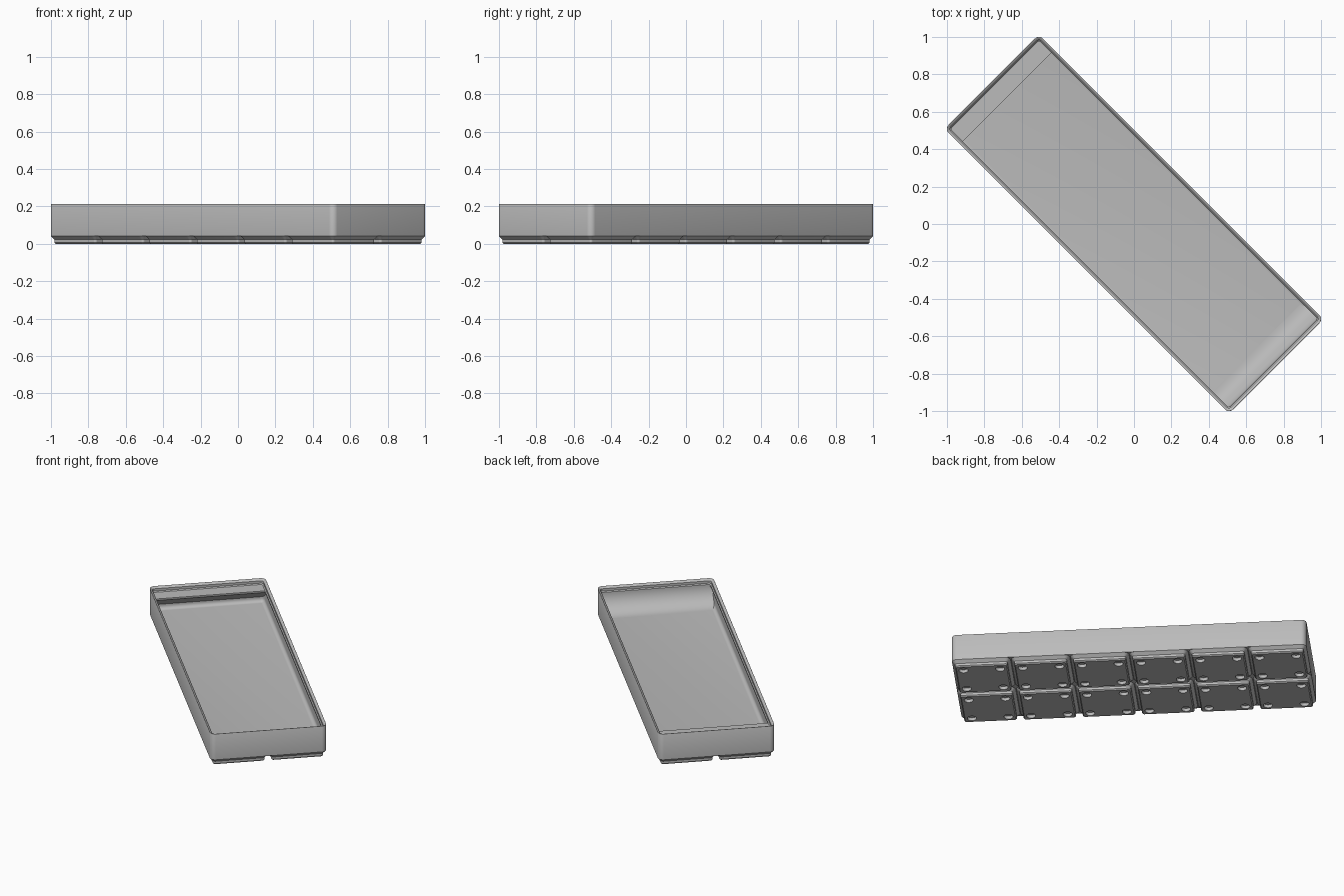
import bpy, bmesh, math
from mathutils import Matrix, Vector

cube = bpy.data.objects.get("Cube")
if cube:
    bpy.data.objects.remove(cube, do_unlink=True)

# Dimensions are in millimetres, scaled to model units; the tray lies on a diagonal
S = 0.008555
PITCH, COLS, ROWS, GAP = 42.0, 6, 2, 0.5
LENGTH, WIDTH = PITCH * COLS - GAP, PITCH * ROWS - GAP
RADIUS, WALL, LIP = 3.75, 0.95, 2.6
FLOOR, RIM = 7.0, 21.0
TURN = Matrix.Rotation(math.radians(-45), 4, "Z") @ Matrix.Scale(S, 4)

grey = bpy.data.materials.new("light grey")
grey.use_nodes = True
GREY = (0.5, 0.5, 0.5, 1)
grey.diffuse_color = GREY
grey.node_tree.nodes["Principled BSDF"].inputs["Base Color"].default_value = GREY


def finish(bm, name):
    """Turn a bmesh into a named, shaded object."""
    bmesh.ops.recalc_face_normals(bm, faces=bm.faces)
    mesh = bpy.data.meshes.new(name)
    bm.to_mesh(mesh)
    bm.free()
    mesh.materials.append(grey)
    mesh.shade_smooth()
    mesh.set_sharp_from_angle(angle=math.radians(30))
    obj = bpy.data.objects.new(name, mesh)
    bpy.context.collection.objects.link(obj)
    obj.matrix_world = TURN
    return obj


def rounded_ring(bm, length, width, inset, z, steps=8):
    """Rounded rectangle of vertices, inset from the full outline."""
    r = max(RADIUS - inset, 0.05)
    cx, cy = length / 2 - inset - r, width / 2 - inset - r
    verts = []
    for q, (sx, sy) in enumerate(((1, 1), (-1, 1), (-1, -1), (1, -1))):
        for i in range(steps + 1):
            a = math.pi / 2 * (q + i / steps)
            verts.append(bm.verts.new((sx * cx + r * math.cos(a),
                                       sy * cy + r * math.sin(a), z)))
    return verts


def loft(name, length, width, profile):
    """Skin a stack of rounded rectangles given as (inset, z), capped at both ends."""
    bm = bmesh.new()
    rings = [rounded_ring(bm, length, width, *p) for p in profile]
    for a, b in zip(rings, rings[1:]):
        for i in range(len(a)):
            j = (i + 1) % len(a)
            bm.faces.new((a[i], a[j], b[j], b[i]))
    bm.faces.new(rings[0])
    bm.faces.new(rings[-1])
    return finish(bm, name)


def prism(name, outline, half_width):
    """Extrude an (x, z) outline across the tray."""
    bm = bmesh.new()
    face = bm.faces.new([bm.verts.new((x, -half_width, z)) for x, z in outline])
    new = bmesh.ops.extrude_face_region(bm, geom=[face])["geom"]
    moved = [v for v in new if isinstance(v, bmesh.types.BMVert)]
    bmesh.ops.translate(bm, verts=moved, vec=Vector((0, 2 * half_width, 0)))
    return finish(bm, name)


# Tray shell: outer wall, stepped stacking lip, inner wall, filleted floor
FILLET = 2.8
shell = [(0, 4.75), (0, 24.6), (0.1, 24.8), (0.5, 24.8), (0.7, 24.7),
         (1.9, 23.5), (1.9, 21.7), (LIP, RIM), (LIP, 19.8), (WALL, 18.15)]
for i in range(7):
    a = math.pi / 2 * i / 6
    shell.append((WALL + FILLET * (1 - math.cos(a)), FLOOR + FILLET * (1 - math.sin(a))))
loft("tray_shell", LENGTH, WIDTH, shell)

# Curved scoop at one end
end = LENGTH / 2
R = RIM - FLOOR
scoop = [(end - 1.3, FLOOR - 0.5), (end - 1.3, RIM)]
for i in range(17):
    a = math.pi / 2 * i / 16
    scoop.append((end - LIP - R * (1 - math.cos(a)), RIM - R * math.sin(a)))
scoop.append((end - LIP - R, FLOOR - 0.5))
prism("scoop", scoop, WIDTH / 2 - WALL)

# Label shelf with a sloping underside at the other end
depth = 13.6
drop = (depth - 1.3) * math.tan(math.radians(36))
prism("label_shelf", [(1.3 - end, RIM), (depth - end, RIM), (depth - end, RIM - 1.2),
                      (1.3 - end, RIM - 1.2 - drop)], WIDTH / 2 - WALL)

# One stepped foot, drilled with four magnet holes and repeated in a grid
side = PITCH - GAP
feet = loft("feet", side, side, [(2.95, 0), (2.15, 0.8), (2.15, 2.6), (0, 4.75), (0.3, 5.2)])
bm = bmesh.new()
for sx in (-1, 1):
    for sy in (-1, 1):
        bmesh.ops.create_cone(bm, cap_ends=True, segments=32, radius1=3.25, radius2=3.25,
                              depth=4.8, matrix=Matrix.Translation((13 * sx, 13 * sy, 0)))
cutter = finish(bm, "magnet_hole_cutter")
cutter.hide_render = True
drill = feet.modifiers.new("holes", "BOOLEAN")
drill.operation = "DIFFERENCE"
drill.solver = "EXACT"
drill.object = cutter
for count, axis in ((COLS, 0), (ROWS, 1)):
    array = feet.modifiers.new("repeat", "ARRAY")
    array.count = count
    array.use_relative_offset = False
    array.use_constant_offset = True
    array.constant_offset_displace = [PITCH if k == axis else 0 for k in range(3)]
bpy.context.view_layer.update()
baked = bpy.data.meshes.new_from_object(feet.evaluated_get(bpy.context.evaluated_depsgraph_get()))
feet.modifiers.clear()
feet.data = baked
baked.transform(Matrix.Translation((-PITCH * (COLS - 1) / 2, -PITCH * (ROWS - 1) / 2, 0)))
baked.set_sharp_from_angle(angle=math.radians(30))
bpy.data.objects.remove(cutter, do_unlink=True)
